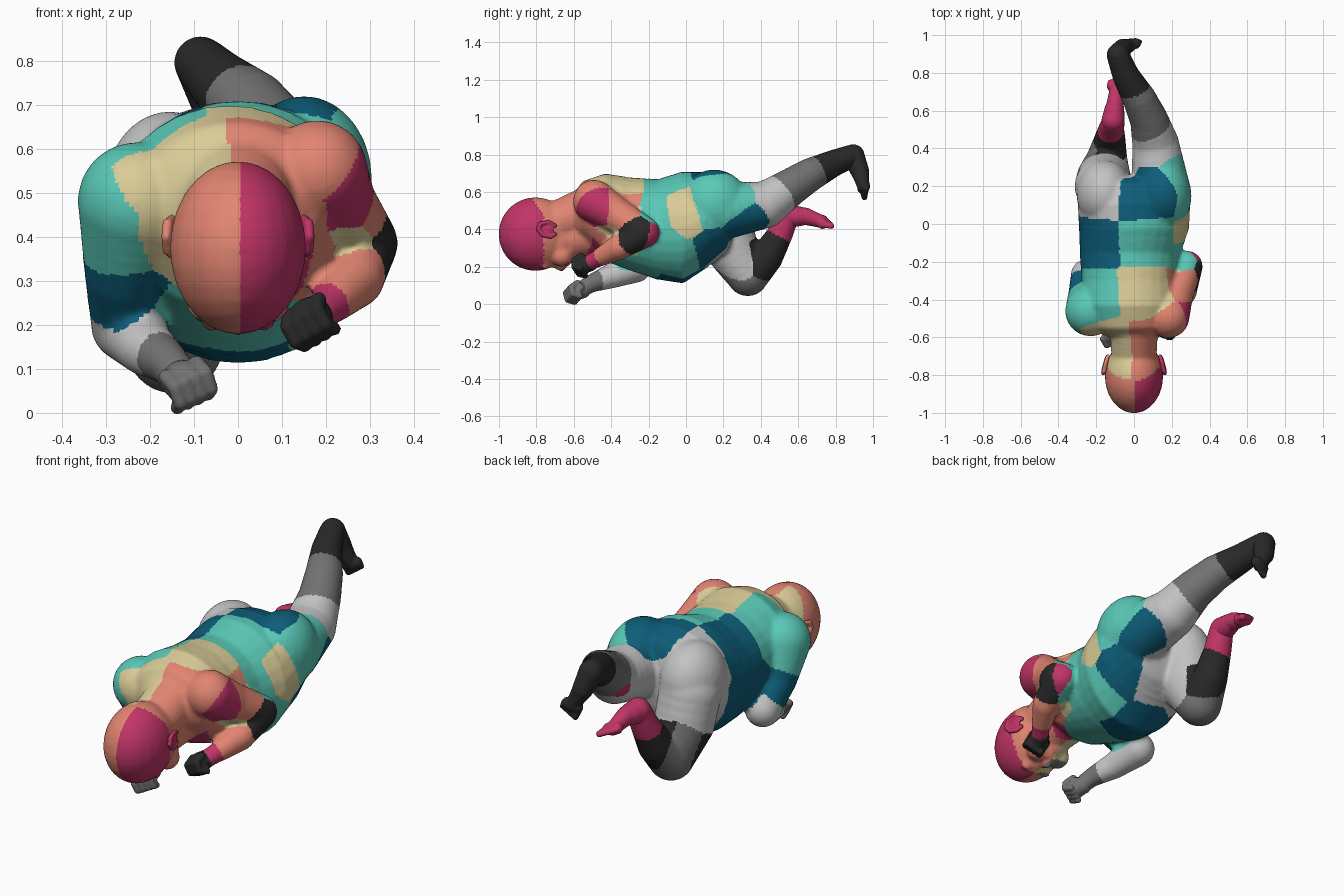
import bpy
from math import sin, cos, pi
from mathutils import Vector, kdtree

if "Cube" in bpy.data.objects:
    bpy.data.objects.remove(bpy.data.objects["Cube"])

COLOURS = {
    "magenta": (0.53, 0.035, 0.135), "salmon": (0.76, 0.235, 0.165),
    "cream": (0.70, 0.60, 0.31), "turquoise": (0.10, 0.58, 0.47),
    "deep blue": (0.004, 0.11, 0.19), "light grey": (0.55, 0.55, 0.55),
    "mid grey": (0.17, 0.17, 0.17), "charcoal": (0.022, 0.022, 0.022),
}
NAMES = list(COLOURS)
MATS = []
for n, c in COLOURS.items():
    m = bpy.data.materials.new(n)
    m.diffuse_color = (*c, 1)
    m.use_nodes = True
    m.node_tree.nodes["Principled BSDF"].inputs["Base Color"].default_value = m.diffuse_color
    MATS.append(m)


def unit_sphere(seg, rings):
    """Vertices and faces of a sphere of radius 1."""
    v = [(0, 0, 1)]
    for j in range(1, rings):
        a = pi * j / rings
        v += [(sin(a) * cos(2 * pi * i / seg), sin(a) * sin(2 * pi * i / seg), cos(a))
              for i in range(seg)]
    v.append((0, 0, -1))
    f = []
    for i in range(seg):
        k, last = (i + 1) % seg, 1 + (rings - 2) * seg
        f.append((0, 1 + i, 1 + k))
        f.append((len(v) - 1, last + k, last + i))
        for j in range(rings - 2):
            o = 1 + j * seg
            f.append((o + i, o + seg + i, o + seg + k, o + k))
    return v, f


BIG, SMALL = unit_sphere(24, 14), unit_sphere(10, 7)


def sweep(verts, faces, pts):
    """Chain of ellipsoids through (x, y, z, r) or (x, y, z, rx, ry, rz) points."""
    pts = [Vector(p if len(p) == 6 else (*p[:3], p[3], p[3], p[3])) for p in pts]
    balls = [pts[0]]
    for a, b in zip(pts, pts[1:]):
        step = 0.38 * min(*a[3:], *b[3:])
        n = max(1, round((Vector(b[:3]) - Vector(a[:3])).length / step))
        balls += [a.lerp(b, (i + 1) / n) for i in range(n)]
    for x, y, z, rx, ry, rz in balls:
        sv, sf = BIG if max(rx, ry, rz) > 0.05 else SMALL
        o = len(verts)
        verts += [(x + rx * p[0], y + ry * p[1], z + rz * p[2]) for p in sv]
        faces += [tuple(o + i for i in f) for f in sf]


def skin(name, chains, voxel, smooth, colour):
    """Fuse the chains into one smooth skin; colour is a name or a function of a point."""
    verts, faces = [], []
    for ch in chains:
        sweep(verts, faces, ch)
    me = bpy.data.meshes.new(name)
    me.from_pydata(verts, [], faces)
    ob = bpy.data.objects.new(name, me)
    bpy.context.collection.objects.link(ob)
    r = ob.modifiers.new("fuse", 'REMESH')
    r.mode = 'VOXEL'
    r.voxel_size = voxel
    s = ob.modifiers.new("soften", 'SMOOTH')
    s.factor, s.iterations = 0.5, smooth
    dg = bpy.context.evaluated_depsgraph_get()
    new = bpy.data.meshes.new_from_object(ob.evaluated_get(dg))
    ob.modifiers.clear()
    ob.data = new
    new.materials.clear()
    for m in MATS:
        new.materials.append(m)
    for p in new.polygons:
        p.use_smooth = True
        p.material_index = NAMES.index(colour(p.center) if callable(colour) else colour)
    return ob


# Torso, neck and buttocks
torso = [(0, -.60, .46, .09, .06, .11), (-.01, -.53, .495, .22, .07, .17),
         (-.02, -.43, .465, .265, .07, .235), (-.02, -.30, .43, .26, .07, .25),
         (-.02, -.15, .40, .27, .07, .27), (0, -.02, .41, .295, .07, .30),
         (0, .10, .45, .30, .07, .26), (0, .19, .47, .28, .07, .21)]
neck = [(0, -.72, .42, .12, .10, .12), (0, -.54, .50, .13, .08, .13)]
throat = [(0, -.66, .34, .10), (0, -.5, .38, .12)]
rear = [[(-.155, .16, .50, .15, .18, .185)], [(.15, .15, .53, .155, .19, .19)]]

# Head: skull, jaw, cheeks, chin, nose, lips, eyelids
head = [[(0, -.805, .375, .155, .198, .197)], [(0, -.68, .33, .12, .09, .125)],
        [(0, -.605, .27, .045)], [(0, -.70, .205, .016), (0, -.665, .195, .022)],
        [(-.03, -.632, .22, .015), (.03, -.632, .22, .015)]]
for s in (-1, 1):
    head += [[(s * .06, -.665, .26, .06)], [(s * .06, -.755, .205, .028, .02, .02)]]

# Arms
right_arm = [(.18, -.49, .55, .115), (.22, -.37, .475, .095), (.28, -.225, .385, .084),
             (.265, -.36, .305, .068), (.20, -.48, .24, .046), (.18, -.51, .225, .045)]
left_arm = [(-.23, -.46, .48, .135), (-.255, -.38, .32, .095), (-.25, -.27, .20, .085),
            (-.21, -.40, .15, .066), (-.155, -.51, .11, .048), (-.14, -.54, .09, .047)]

# Legs
right_leg = [(.14, .20, .50, .155), (.115, .42, .53, .125), (.08, .55, .62, .102),
             (.03, .66, .69, .09), (-.04, .78, .75, .073), (-.08, .88, .79, .063)]
left_leg = [(-.165, .20, .45, .15), (-.16, .24, .31, .145), (-.145, .33, .155, .112),
            (-.13, .43, .25, .088), (-.12, .50, .37, .07), (-.11, .54, .46, .062)]

# Colour patches on the skin: every face takes the colour of its nearest seed
SEEDS = {}
SEEDS["magenta"] = [(.1, -.92, .38), (.30, -.50, .53), (.34, -.15, .36), (.185, -.505, .235),
                    (-.12, .55, .46)]
SEEDS["salmon"] = [(-.1, -.92, .38), (.1, -.60, .38), (.1, -.62, .60), (.2, -.55, .62),
                   (.29, -.33, .52), (.24, -.425, .285)]
SEEDS["cream"] = [(-.1, -.60, .38), (-.13, -.62, .56), (.08, -.37, .65), (.18, -.35, .38),
                  (.3, -.035, .50), (.21, -.26, .42)]
SEEDS["turquoise"] = [(-.22, -.40, .60), (-.32, -.48, .41), (.08, -.08, .65), (.29, .14, .55),
                      (.25, -.165, .46), (.23, -.14, .34), (.26, -.03, .20), (.05, -.30, .20),
                      (-.1, -.32, .25), (.27, .25, .57)]
SEEDS["deep blue"] = [(-.30, -.40, .26), (-.22, -.08, .60), (-.28, -.08, .35), (.07, .14, .68),
                      (.25, .17, .26), (.25, .35, .42), (-.03, -.03, .10)]
SEEDS["light grey"] = [(-.25, -.33, .16), (-.22, -.38, .13), (-.2, .14, .60), (-.2, .20, .35),
                       (.14, .42, .53), (.02, .27, .25), (-.08, .32, .46)]
SEEDS["mid grey"] = [(-.15, -.55, .10), (.05, .60, .66), (-.18, .33, .12), (-.22, .35, .20)]
SEEDS["charcoal"] = [(.37, -.25, .38), (-.04, .82, .76), (-.10, .44, .26), (-.28, .26, .16)]
flat = [(c, p) for c, ps in SEEDS.items() for p in ps]
tree = kdtree.KDTree(len(flat))
for i, (c, p) in enumerate(flat):
    tree.insert(p, i)
tree.balance()

skin("body", [torso, neck, throat, right_arm, left_arm, right_leg, left_leg] + rear + head,
     0.011, 6, lambda p: flat[tree.find(p)[1]][0])


def fist(name, centre, forward, side, colour):
    """Palm with four curled fingers and a thumb."""
    c, f, s = Vector(centre), Vector(forward).normalized(), Vector(side).normalized()
    d = f.cross(s).normalized()
    d = -d if d.z > 0 else d
    chains = [[(*(c - f * .035), .046), (*c, .05)]]
    for i in range(4):
        k = c + s * (i - 1.5) * .027
        chains.append([(*(k - d * .03), .018), (*(k + f * .042 - d * .014), .018),
                       (*(k + f * .045 + d * .025), .017), (*(k + f * .01 + d * .045), .016)])
    chains.append([(*(c - s * .045 - f * .01), .018), (*(c - s * .035 + f * .035 + d * .03), .015)])
    skin(name, chains, 0.006, 2, colour)


fist("right_hand", (.165, -.545, .213), (-.3, -1, -.25), (.8, -.3, .45), "charcoal")
fist("left_hand", (-.12, -.585, .07), (.4, -1, -.2), (-1, -.4, -.45), "mid grey")


def foot(name, path, side, colour):
    """Sole sweep ending in a fan of five toes."""
    s = Vector(side).normalized()
    ball, heel = Vector(path[-1][:3]), Vector(path[0][:3])
    f = (ball - heel).normalized()
    chains = [path, [(*(ball - s * .025), .03), (*(ball + s * .025), .03)]]
    for i in range(5):
        b = ball + s * (i - 2) * .02
        length = .048 - .006 * i
        chains.append([(*b, .016), (*(b + f * length), .017 - .0012 * i)])
    skin(name, chains, 0.006, 2, colour)


foot("right_foot", [(-.085, .895, .795, .06), (-.06, .93, .71, .05), (-.015, .95, .625, .034)],
     (1, .25, .25), "charcoal")
foot("left_foot", [(-.11, .55, .47, .062), (-.10, .64, .47, .047), (-.092, .73, .44, .034)],
     (-1, 0, .35), "magenta")

# Ears: rim loop around a shallow bowl
for s, name, col in ((1, "right_ear", "magenta"), (-1, "left_ear", "salmon")):
    rim = [(s * .140, -.700, .375, .011), (s * .150, -.725, .36, .011), (s * .160, -.765, .37, .012),
           (s * .163, -.790, .40, .012), (s * .160, -.780, .43, .012), (s * .150, -.735, .44, .011),
           (s * .138, -.700, .42, .011)]
    bowl = [(s * .145, -.745, .40, .014, .04, .036)]
    skin(name, [rim, bowl], 0.005, 2, col)
